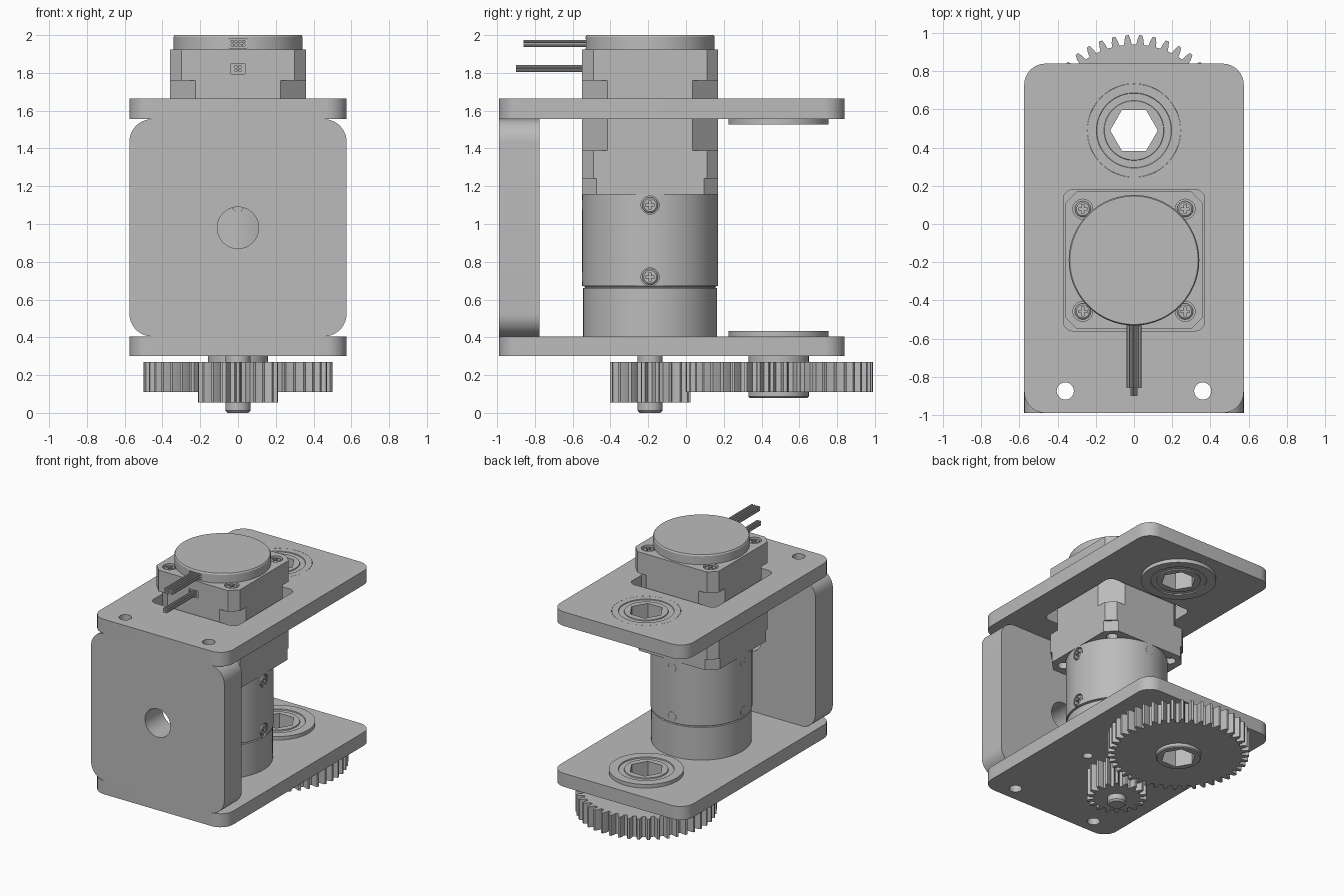
import bpy, bmesh
from math import pi, sin, cos, radians
from mathutils import Matrix, Vector

if "Cube" in bpy.data.objects:
    bpy.data.objects.remove(bpy.data.objects["Cube"], do_unlink=True)

grey = bpy.data.materials.new("machined grey")
grey.use_nodes = True
GREY = (0.5, 0.5, 0.5, 1)
grey.diffuse_color = GREY
grey.node_tree.nodes["Principled BSDF"].inputs["Base Color"].default_value = GREY

MOTOR_Y, AXLE_Y = -0.19, 0.49
SIDES = (-1, 1)


def finish(name, bm, matrix=Matrix()):
    bm.transform(matrix)
    bmesh.ops.recalc_face_normals(bm, faces=bm.faces)
    mesh = bpy.data.meshes.new(name)
    bm.to_mesh(mesh)
    bm.free()
    mesh.materials.append(grey)
    obj = bpy.data.objects.new(name, mesh)
    bpy.context.collection.objects.link(obj)
    return obj


def prism(name, outline, z0, z1, matrix=Matrix()):
    """Extrude a flat outline from z0 to z1."""
    bm = bmesh.new()
    face = bm.faces.new([bm.verts.new((x, y, z0)) for x, y in outline])
    top = bmesh.ops.extrude_face_region(bm, geom=[face])["geom"]
    verts = [v for v in top if isinstance(v, bmesh.types.BMVert)]
    bmesh.ops.translate(bm, verts=verts, vec=(0, 0, z1 - z0))
    return finish(name, bm, matrix)


def lathe(name, profile, matrix=Matrix(), n=64):
    """Stack rings of (radius, height) and cap both ends."""
    bm = bmesh.new()
    rings = [[bm.verts.new((r * cos(2 * pi * i / n), r * sin(2 * pi * i / n), z))
              for i in range(n)] for r, z in profile]
    for a, b in zip(rings, rings[1:]):
        for i in range(n):
            j = (i + 1) % n
            bm.faces.new((a[i], a[j], b[j], b[i]))
    bm.faces.new(rings[0])
    bm.faces.new(rings[-1])
    return finish(name, bm, matrix)


def rounded(x0, x1, y0, y1, r, seg=8):
    """Rectangle outline; seg=1 gives chamfered corners."""
    corners = ((x1 - r, y1 - r), (x0 + r, y1 - r), (x0 + r, y0 + r), (x1 - r, y0 + r))
    return [(cx + r * cos(pi / 2 * (k + s / seg)), cy + r * sin(pi / 2 * (k + s / seg)))
            for k, (cx, cy) in enumerate(corners) for s in range(seg + 1)]


def ring(x, y, r, n=32):
    return [(x + r * cos(2 * pi * i / n), y + r * sin(2 * pi * i / n)) for i in range(n)]


def cut(obj, *cutters):
    """Subtract the cutters, then remove them."""
    for cutter in cutters:
        mod = obj.modifiers.new("cut", "BOOLEAN")
        mod.operation, mod.solver, mod.object = "DIFFERENCE", "EXACT", cutter
        bpy.context.view_layer.objects.active = obj
        bpy.ops.object.modifier_apply(modifier=mod.name)
        bpy.data.objects.remove(cutter, do_unlink=True)
    return obj


def bore(x, y, r, z0=-1, z1=3, n=32):
    return prism("cutter", ring(x, y, r, n), z0, z1)


def hex_bore():
    return bore(0, AXLE_Y, 0.125, n=6)


def at(x, y, z=0):
    return Matrix.Translation((x, y, z))


def screw(name, matrix):
    """Round head facing local z with a cross recess."""
    head = lathe(name, [(0.042, -0.03), (0.042, -0.006), (0.034, 0)], matrix, 24)
    for w, h in ((0.024, 0.006), (0.006, 0.024)):
        cut(head, prism("cutter", rounded(-w, w, -h, h, 0.001, 1), -0.015, 0.02, matrix))


# Plates, with bearing seats and mounting holes
outline = rounded(-0.575, 0.575, -0.99, 0.84, 0.11)
upper = prism("upper_plate", outline, 1.555, 1.665)
lower = prism("lower_plate", outline, 0.30, 0.405)
cut(upper, prism("cutter", rounded(-0.37, 0.37, -0.56, 0.18, 0.05), 1, 2))
cut(lower, bore(0, MOTOR_Y, 0.11))
for i in range(4):
    a = i * pi / 2
    cut(lower, bore(0.27 * cos(a), MOTOR_Y + 0.27 * sin(a), 0.035))

# Front spacer block, bored through the middle
upright = Matrix.Rotation(pi / 2, 4, "X")
spacer = prism("front_spacer", rounded(-0.575, 0.575, 0.405, 1.555, 0.12, 12),
               0.775, 0.99, upright)
cut(spacer, prism("cutter", ring(0, 0.98, 0.11, 48), 0.6, 1.2, upright))
for part in (upper, lower, spacer):
    for s in SIDES:
        cut(part, bore(s * 0.36, -0.875, 0.045))
for plate in (upper, lower):
    cut(plate, bore(0, AXLE_Y, 0.245, n=64))


# Flanged bearings with hexagonal bores; local z points to the flange
def bearing(name, z_back, depth, flip):
    m = at(0, AXLE_Y, z_back) @ Matrix.Rotation(pi if flip else 0, 4, "X")
    b = lathe(name, [(0.155, 0), (0.157, 0.006), (0.195, 0.006), (0.197, 0), (0.244, 0),
                     (0.244, depth), (0.265, depth), (0.265, depth + 0.028),
                     (0.197, depth + 0.028), (0.195, depth + 0.02),
                     (0.157, depth + 0.02), (0.155, depth + 0.028)], m)
    cut(b, hex_bore())


bearing("lower_bearing", 0.30, 0.105, False)
bearing("upper_bearing", 1.665, 0.11, True)


# Gears
def gear(name, y, teeth, root, tip, z0, z1, phase):
    step = 2 * pi / teeth
    mid = (root + tip) / 2
    tooth = ((-0.31, root), (-0.24, mid), (-0.12, tip), (0.12, tip), (0.24, mid), (0.31, root))
    pts = [(r * cos(phase + (i + f) * step), y + r * sin(phase + (i + f) * step))
           for i in range(teeth) for f, r in tooth]
    return prism(name, pts, z0, z1)


cut(gear("large_gear", AXLE_Y, 44, 0.45, 0.50, 0.11, 0.27, pi / 2 + pi / 44), hex_bore())
cut(lathe("large_gear_hub", [(0.153, 0.08), (0.16, 0.087), (0.16, 0.30)], at(0, AXLE_Y)),
    hex_bore())
gear("pinion", MOTOR_Y, 18, 0.166, 0.213, 0.055, 0.27, pi / 2)
lathe("motor_shaft", [(0.055, 0), (0.066, 0.012), (0.066, 0.41)], at(0, MOTOR_Y), 32)

# Gearbox with a seam and four rows of screws
gearbox = lathe("gearbox", [(0.355, 0.405), (0.355, 0.66), (0.345, 0.663), (0.345, 0.669),
                            (0.36, 0.672), (0.36, 1.155)], at(0, MOTOR_Y), 96)
for i in range(4):
    for z in (0.72, 1.10):
        m = (at(0, MOTOR_Y, z) @ Matrix.Rotation(i * pi / 2, 4, "Z")
             @ Matrix.Rotation(pi / 2, 4, "Y"))
        cut(gearbox, prism("cutter", ring(0, 0, 0.048), 0.335, 0.4, m))
        screw("gearbox_screw", m @ at(0, 0, 0.36))

# Motor body: stacked square sections with differing corner chamfers
def motor_section(name, z0, z1, chamfer, half=0.36):
    return prism(name, rounded(-half, half, MOTOR_Y - half, MOTOR_Y + half, chamfer, 1), z0, z1)


flange = motor_section("motor_flange", 1.155, 1.24, 0.075)
motor_section("motor_front_cap", 1.24, 1.39, 0.06)
motor_section("motor_core", 1.39, 1.76, 0.135)
rear = motor_section("motor_rear_cap", 1.76, 1.925, 0.06)
for sx in SIDES:
    for sy in SIDES:
        x, y = sx * 0.268, MOTOR_Y + sy * 0.268
        cut(flange, bore(x, y, 0.04, 1.1, 1.2))
        cut(rear, bore(x, y, 0.052, 1.89, 2))
        screw("motor_screw", at(x, y, 1.917))
encoder = lathe("encoder_cover", [(0.342, 1.925), (0.342, 1.99), (0.336, 2.0)],
                at(0, MOTOR_Y), 96)

# Cable sockets and wire bundles leaving the front
cut(rear, prism("cutter", rounded(-0.04, 0.04, 1.795, 1.85, 0.004, 1), 0.535, 0.7, upright))
cut(encoder, prism("cutter", rounded(-0.05, 0.05, 1.932, 1.98, 0.004, 1), 0.52, 0.7, upright))


def wires(name, count, z_rows, y0, y1):
    for row, z in enumerate(z_rows):
        for i in range(count):
            x = (i - (count - 1) / 2) * 0.02
            lathe(name, [(0.0095, -y0), (0.0095, -y1)], at(x, 0, z) @ upright, 10)


wires("encoder_wire", 4, (1.946, 1.966), -0.50, -0.86)
wires("motor_wire", 2, (1.813, 1.832), -0.52, -0.90)

# Smooth round walls while keeping edges sharp
for obj in bpy.context.scene.objects:
    obj.select_set(obj.type == "MESH")
bpy.context.view_layer.objects.active = gearbox
bpy.ops.object.shade_smooth_by_angle(angle=radians(25))
